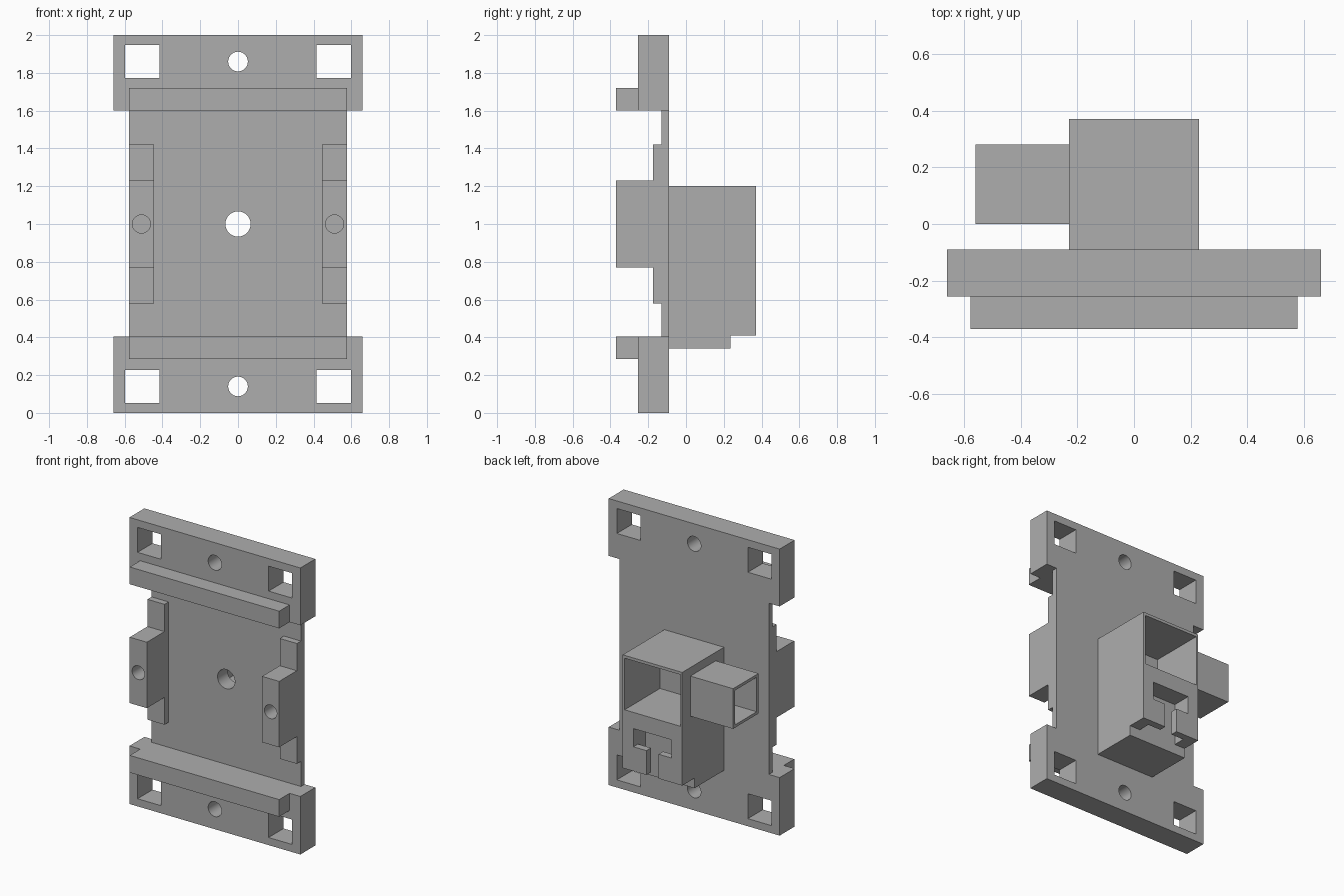
import bpy, bmesh, math
from mathutils import Matrix, Vector

cube = bpy.data.objects.get("Cube")
if cube:
    bpy.data.objects.remove(cube, do_unlink=True)

grey = bpy.data.materials.new("plain_grey")
grey.use_nodes = True
colour = (0.42, 0.42, 0.42, 1)
grey.diffuse_color = colour
grey.node_tree.nodes["Principled BSDF"].inputs["Base Color"].default_value = colour


def make(name, bm):
    bmesh.ops.recalc_face_normals(bm, faces=bm.faces)
    mesh = bpy.data.meshes.new(name)
    bm.to_mesh(mesh)
    bm.free()
    mesh.materials.append(grey)
    ob = bpy.data.objects.new(name, mesh)
    bpy.context.collection.objects.link(ob)
    return ob


def box(name, xs, ys, zs):
    """Box given by its (min, max) range on each axis."""
    bm = bmesh.new()
    bmesh.ops.create_cube(bm, size=1)
    for v in bm.verts:
        v.co = Vector([r[0] if c < 0 else r[1] for c, r in zip(v.co, (xs, ys, zs))])
    return make(name, bm)


def rod(x, z, radius, ys):
    """Round cutter running along y."""
    bm = bmesh.new()
    bmesh.ops.create_cone(bm, cap_ends=True, segments=48, radius1=radius,
                          radius2=radius, depth=ys[1] - ys[0])
    bm.transform(Matrix.Translation((x, sum(ys) / 2, z)) @ Matrix.Rotation(math.pi / 2, 4, 'X'))
    return make("hole_cutter", bm)


def prism(name, profile, xs):
    """Extrude a (y, z) profile along x."""
    bm = bmesh.new()
    face = bm.faces.new([bm.verts.new((xs[0], y, z)) for y, z in profile])
    ext = bmesh.ops.extrude_face_region(bm, geom=[face])["geom"]
    moved = [g for g in ext if isinstance(g, bmesh.types.BMVert)]
    bmesh.ops.translate(bm, verts=moved, vec=(xs[1] - xs[0], 0, 0))
    return make(name, bm)


def cut(ob, cutters):
    """Subtract the cutters, then smooth the round walls."""
    bpy.ops.object.select_all(action='DESELECT')
    ob.select_set(True)
    bpy.context.view_layer.objects.active = ob
    for c in cutters:
        mod = ob.modifiers.new("cut", 'BOOLEAN')
        mod.operation = 'DIFFERENCE'
        mod.solver = 'EXACT'
        mod.object = c
        bpy.ops.object.modifier_apply(modifier=mod.name)
    for c in cutters:
        bpy.data.objects.remove(c, do_unlink=True)
    bpy.ops.object.shade_smooth_by_angle(angle=math.radians(30))


FRONT, BACK, LIP = -0.255, -0.09, -0.37
THROUGH = (-0.5, 0.2)

# End plates with square strap windows and a screw hole, plus their rails
for tag, zs, rail, hole in (("lower", (0, 0.405), (0.285, 0.405), 0.14),
                            ("upper", (1.6, 2), (1.6, 1.72), 1.86)):
    plate = box(tag + "_end_plate", (-0.66, 0.66), (FRONT, BACK), zs)
    windows = [box("window_cutter", xs, THROUGH, (hole - 0.087, hole + 0.087))
               for xs in ((-0.597, -0.415), (0.415, 0.597))]
    cut(plate, windows + [rod(0, hole, 0.052, THROUGH)])
    box(tag + "_rail", (-0.577, 0.577), (LIP, FRONT), rail)

# Thin web between the end plates
web = box("web", (-0.577, 0.577), (-0.13, BACK), (0.405, 1.6))
cut(web, [rod(0, 1, 0.067, THROUGH)])

# Stepped side blocks with blind screw holes
steps = [(-0.13, 0.58), (-0.175, 0.58), (-0.175, 0.77), (LIP, 0.77),
         (LIP, 1.23), (-0.175, 1.23), (-0.175, 1.42), (-0.13, 1.42)]
for tag, s in (("left", 1), ("right", -1)):
    block = prism(tag + "_side_block", steps, (s * 0.445, s * 0.577))
    cut(block, [rod(s * 0.511, 1, 0.048, (-0.5, -0.17))])

# Rear housing: open chamber above, T-shaped slot below, stepped underside
housing = box("rear_housing", (-0.23, 0.23), (BACK, 0.37), (0.34, 1.2))
cut(housing, [
    box("chamber_cutter", (-0.215, 0.215), (-0.02, 0.5), (0.82, 1.18)),
    box("step_cutter", (-0.5, 0.5), (0.235, 0.5), (0.2, 0.41)),
    box("pocket_cutter", (-0.147, 0.147), (0.235, 0.32), (0.3, 0.707)),
    box("slot_mouth_cutter", (-0.147, 0.147), (0.3, 0.5), (0.58, 0.707)),
    box("slot_neck_cutter", (-0.047, 0.047), (0.3, 0.5), (0.3, 0.6)),
    rod(0, 1, 0.067, THROUGH),
])

# Square socket on the right of the housing, open at its outer end
socket = box("side_socket", (-0.56, -0.23), (0, 0.28), (0.86, 1.14))
cut(socket, [box("bore_cutter", (-0.7, -0.235), (0.02, 0.26), (0.88, 1.12))])
